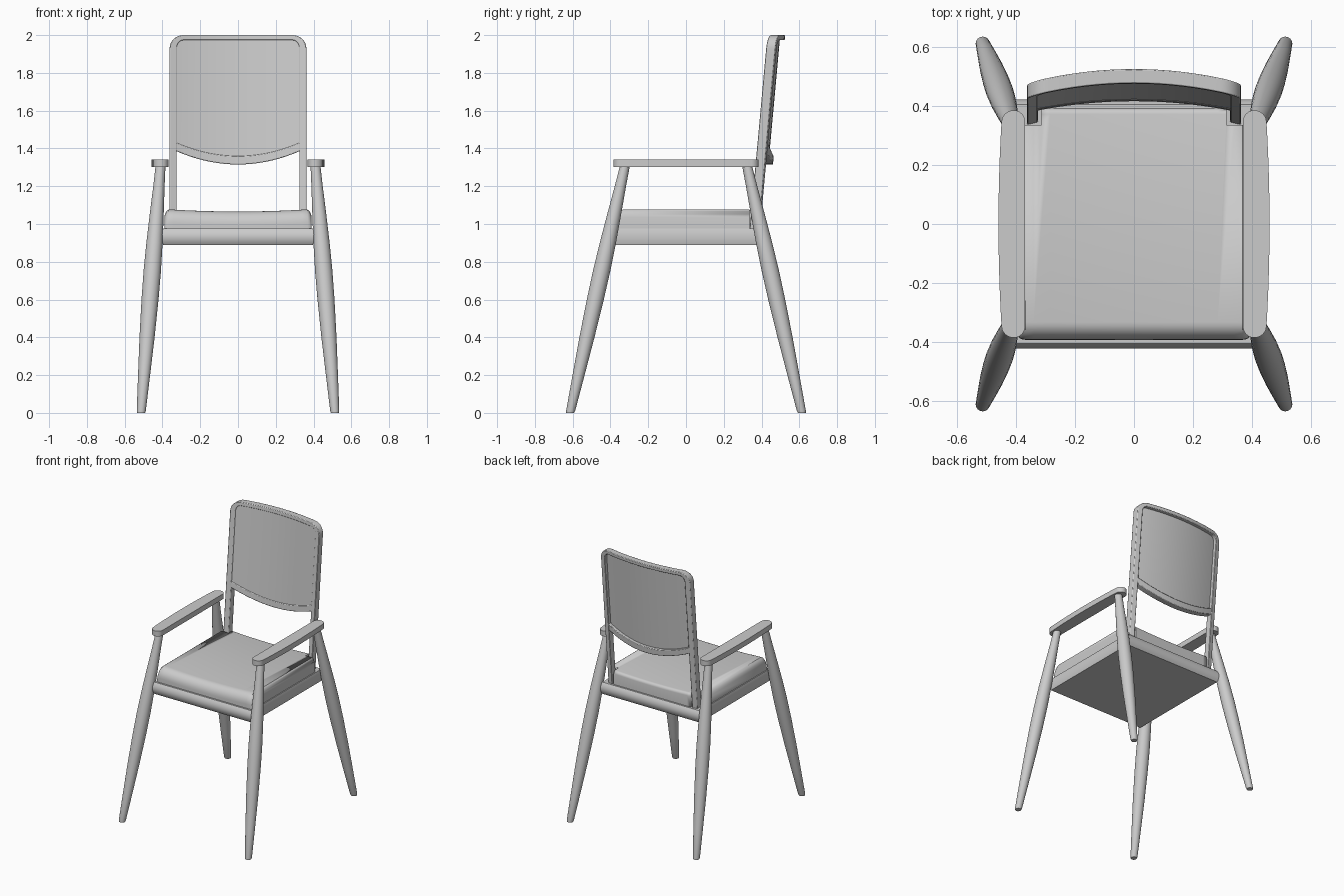
import bpy, bmesh
from math import sin, cos, pi, radians, sqrt

if "Cube" in bpy.data.objects:
    bpy.data.objects.remove(bpy.data.objects["Cube"])


def loft(name, sections, bevel=0.0, angle=35):
    """Skin a solid through rings of equal length and cap both ends."""
    bm = bmesh.new()
    rings = [[bm.verts.new(p) for p in s] for s in sections]
    n = len(rings[0])
    for a, b in zip(rings, rings[1:]):
        for i in range(n):
            j = (i + 1) % n
            bm.faces.new((a[i], a[j], b[j], b[i]))
    bm.faces.new(rings[0])
    bm.faces.new(rings[-1])
    bmesh.ops.recalc_face_normals(bm, faces=bm.faces)
    me = bpy.data.meshes.new(name)
    bm.to_mesh(me)
    bm.free()
    me.shade_smooth()
    me.set_sharp_from_angle(angle=radians(angle))
    ob = bpy.data.objects.new(name, me)
    bpy.context.collection.objects.link(ob)
    if bevel:
        m = ob.modifiers.new("soft_edges", 'BEVEL')
        m.width, m.segments, m.limit_method = bevel, 2, 'ANGLE'
        m.angle_limit = radians(40)
    return ob


def span(a, b, n):
    return [a + (b - a) * i / n for i in range(n + 1)]


# Legs: splayed, swelling in the middle
LEG = [(0, .021), (.012, .024), (.2, .032), (.4, .040), (.6, .045), (.75, .046),
       (.9, .043), (1.05, .037), (1.2, .030), (1.315, .026)]
for sx, side in ((-1, "left"), (1, "right")):
    for sy, end in ((-1, "front"), (1, "rear")):
        rings = []
        for z, r in LEG:
            t = z / 1.31
            cx = sx * (.513 - .103 * t)
            cy = sy * (.613 - .290 * t)
            rings.append([(cx + r * cos(a), cy + r * sin(a), z)
                          for a in [2 * pi * k / 24 for k in range(24)]])
        loft(f"{side}_{end}_leg", rings)

    # Armrest: bowed outer side, rounded ends
    rings = []
    ends = [.385 - .037 * (1 - cos(pi / 2 * k / 6)) for k in range(7)]
    ends[0] = .3848
    ys = [-y for y in ends] + span(-.3, .3, 8) + ends[::-1]
    for y in ys:
        outer = .459 - .013 * (y / .385) ** 2
        mid, half = (outer + .369) / 2, (outer - .369) / 2
        over = max(0, abs(y) - .348) / .037
        half *= sqrt(max(0, 1 - over * over))
        rings.append([(sx * (mid + a * half), y, z)
                      for a, z in ((-1, 1.302), (1, 1.302), (1, 1.341), (-1, 1.341))])
    loft(f"{side}_armrest", rings)

# Seat frame with a gently rounded edge
rings = []
for k in span(-1, 1, 8):
    i = .016 * k * k
    x, y, z = .403 - i * .4, .421 - i, .932 + .043 * k
    rings.append([(-x, -y, z), (x, -y, z), (x, y, z), (-x, y, z)])
loft("seat_frame", rings)

# Cushion: rolled front edge, rounded sides, shallow dip
rings = []
side_x = [(.390, 1.035, .010), (.387, 1.052, .006), (.380, 1.067, .002), (.368, 1.076, 0)]
cols = [(-x, h, i) for x, h, i in side_x]
cols += [(x, 1.077 - .011 * (1 - (x / .36) ** 2), 0) for x in span(-.34, .34, 12)]
cols += side_x[::-1]
for x, h, i in cols:
    f, b = -.392 + i, .392 - i
    ring = [(x, b, .970), (x, f, .970), (x, f, h - .07)]
    ring += [(x, f + .06 * (1 - cos(a)), h - .07 + .07 * sin(a))
             for a in [pi / 2 * k / 7 for k in range(1, 8)]]
    ring += [(x, b - .02 * (1 - sin(a)), h - .02 + .02 * cos(a))
             for a in [pi / 2 * k / 4 for k in range(5)]]
    rings.append(ring)
cushion = loft("seat_cushion", rings)

# Corner notches in the cushion for the back posts
for sx in (-1, 1):
    a, b = sorted((sx * .313, sx * .45))
    cutter = loft("notch_cutter", [[(a, .336, z), (b, .336, z), (b, .5, z), (a, .5, z)]
                                   for z in (.9, 1.2)])
    cutter.hide_render = True
    cutter.hide_viewport = True
    m = cushion.modifiers.new("notch", 'BOOLEAN')
    m.operation, m.solver, m.object = 'DIFFERENCE', 'EXACT', cutter


def back(x, z, t):
    """Point on the leaning, curved backrest; t is the depth from its front."""
    return (x, .345 + .0914 * (z - 1.07) + .047 * (1 - (x / .362) ** 2) + t, z)


def strip(outer, inner, front, rear):
    return [[back(*o, front), back(*o, rear), back(*i, rear), back(*i, front)]
            for o, i in zip(outer, inner)]


# Backrest frame: two posts and a top rail with rounded corners
half_o = [(.362, z) for z in span(.90, 1.90, 6)]
half_i = [(.325, z) for z in span(.90, 1.90, 6)]
for a in [pi / 2 * k / 8 for k in range(9)]:
    half_o.append((.29 + .072 * cos(a), 1.93 + .070 * sin(a)))
    half_i.append((.29 + .035 * cos(a), 1.93 + .043 * sin(a)))
top = span(.25, -.25, 12)
flip = lambda pts: [(-x, z) for x, z in reversed(pts)]
outer = half_o + [(x, 2.0) for x in top] + flip(half_o)
inner = half_i + [(x, 1.973) for x in top] + flip(half_i)
loft("back_frame", strip(outer, inner, 0, .048), bevel=.004)

# Lower rail, sagging to the middle
sag = lambda x: .07 * (x / .325) ** 2
xs = span(-.335, .335, 18)
loft("back_lower_rail", strip([(x, 1.315 + sag(x)) for x in xs],
                              [(x, 1.36 + sag(x)) for x in xs], .001, .046), bevel=.004)

# Thin back panel held inside the frame
xs = span(-.332, .332, 18)
loft("back_panel", strip([(x, 1.35 + sag(x)) for x in xs],
                         [(x, 1.978) for x in xs], .004, .022))
